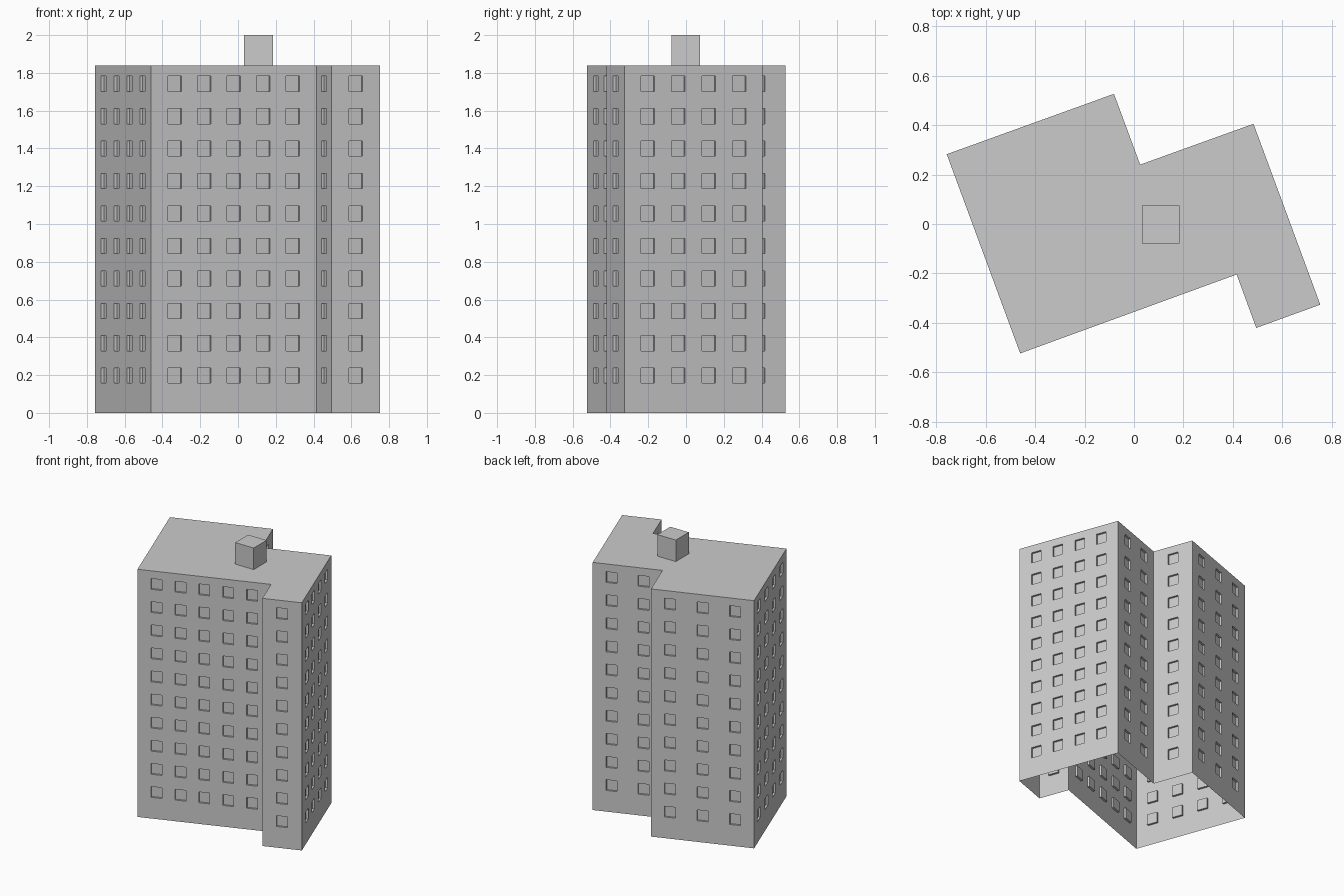
import bpy, bmesh
from mathutils import Vector

if "Cube" in bpy.data.objects:
    bpy.data.objects.remove(bpy.data.objects["Cube"])

HEIGHT = 1.84
WIN_W, WIN_H, DEPTH = 0.076, 0.08, 0.015
ROWS, FIRST_Z, STEP_Z = 10, 0.197, 0.1717
MARGIN = 0.132

# Footprint corners, counter-clockwise, with window columns on the wall that starts there
PLAN = [((-0.46, -0.523), 5), ((0.415, -0.204), 1), ((0.494, -0.42), 1),
        ((0.753, -0.326), 4), ((0.483, 0.405), 2), ((0.025, 0.24), 1),
        ((-0.081, 0.526), 3), ((-0.757, 0.282), 4)]


def splits(centres, size, end):
    cuts = [0.0]
    for c in centres:
        cuts += [c - size / 2, c + size / 2]
    return cuts + [end]


def make_object(name, bm):
    bmesh.ops.remove_doubles(bm, verts=bm.verts, dist=1e-5)
    mesh = bpy.data.meshes.new(name)
    bm.to_mesh(mesh)
    bm.free()
    ob = bpy.data.objects.new(name, mesh)
    bpy.context.collection.objects.link(ob)
    return ob


bm = bmesh.new()


def face(points):
    bm.faces.new([bm.verts.new(p) for p in points])


# Walls with recessed windows
roof = []
zs = splits([FIRST_Z + i * STEP_Z for i in range(ROWS)], WIN_H, HEIGHT)
for i, (corner, cols) in enumerate(PLAN):
    a = Vector((*corner, 0))
    b = Vector((*PLAN[(i + 1) % len(PLAN)][0], 0))
    length = (b - a).length
    d = (b - a).normalized()
    inward = Vector((-d.y, d.x, 0)) * DEPTH
    if cols == 1:
        centres = [length / 2]
    else:
        centres = [MARGIN + k * (length - 2 * MARGIN) / (cols - 1) for k in range(cols)]
    us = splits(centres, WIN_W, length)
    roof += [a + d * u + Vector((0, 0, HEIGHT)) for u in us[:-1]]
    for m in range(len(us) - 1):
        for n in range(len(zs) - 1):
            quad = [a + d * u + Vector((0, 0, z)) for u, z in
                    ((us[m], zs[n]), (us[m + 1], zs[n]),
                     (us[m + 1], zs[n + 1]), (us[m], zs[n + 1]))]
            if m % 2 and n % 2:
                pane = [p + inward for p in quad]
                face(pane)
                for k in range(4):
                    j = (k + 1) % 4
                    face([quad[k], quad[j], pane[j], pane[k]])
            else:
                face(quad)

# Flat roof; the base stays open
face(roof)
make_object("tower_block", bm)

# Roof hut
bm = bmesh.new()
bmesh.ops.create_cube(bm, size=1)
bmesh.ops.scale(bm, vec=(0.152, 0.152, 2 - HEIGHT), verts=bm.verts)
bmesh.ops.translate(bm, vec=(0.108, -0.002, (2 + HEIGHT) / 2), verts=bm.verts)
make_object("roof_hut", bm)
